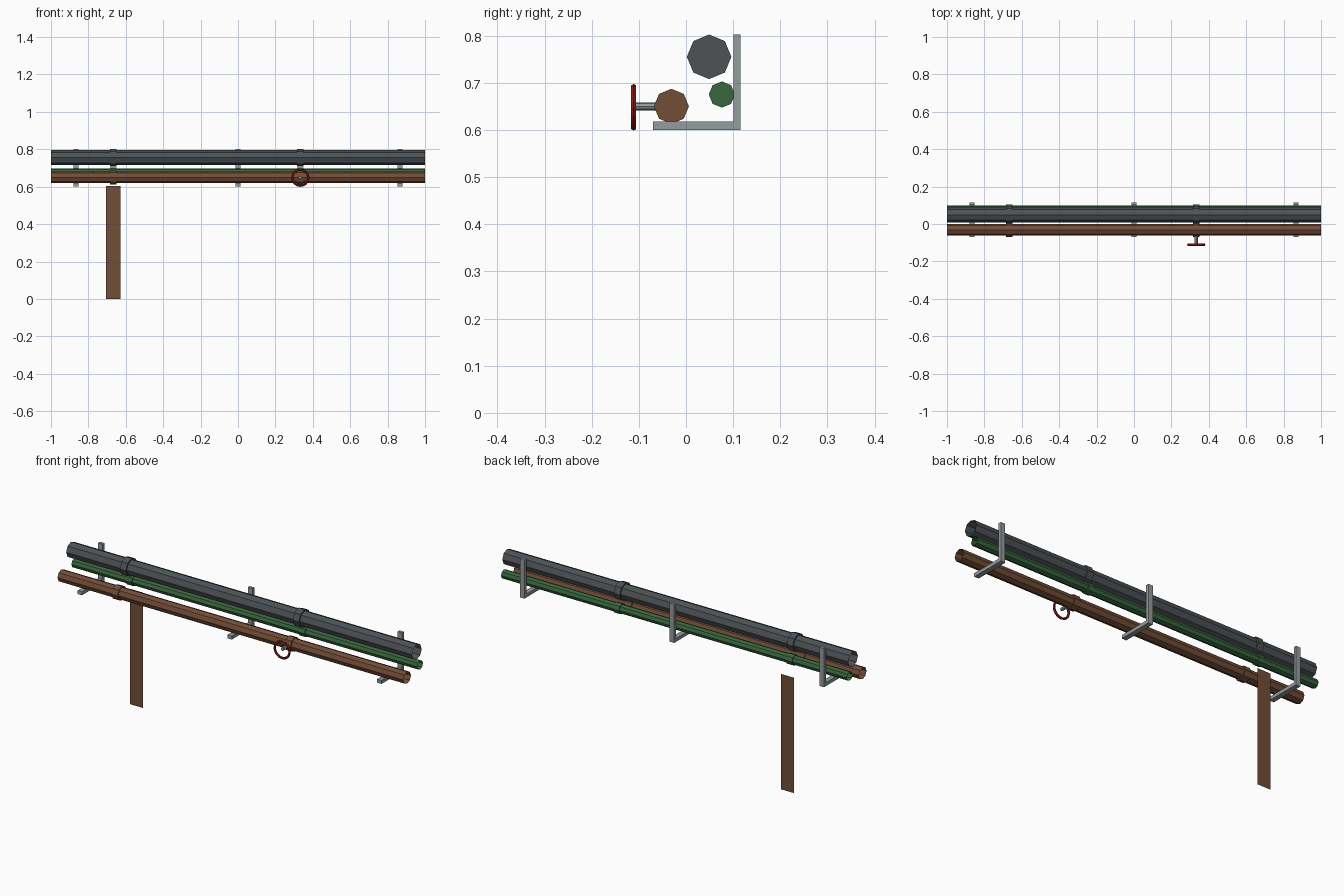
import bpy, bmesh, math
from mathutils import Matrix, Vector

if "Cube" in bpy.data.objects:
    bpy.data.objects.remove(bpy.data.objects["Cube"])


def material(name, rgb):
    m = bpy.data.materials.new(name)
    m.diffuse_color = (*rgb, 1)
    m.use_nodes = True
    m.node_tree.nodes["Principled BSDF"].inputs["Base Color"].default_value = m.diffuse_color
    return m


DARK = material("dark grey", (0.075, 0.085, 0.092))
RUST = material("rust brown", (0.17, 0.074, 0.038))
GREEN = material("green", (0.040, 0.133, 0.048))
STEEL = material("steel grey", (0.30, 0.325, 0.34))
RED = material("valve red", (0.24, 0.013, 0.009))


def add(name, bm, mat):
    me = bpy.data.meshes.new(name)
    bm.to_mesh(me)
    bm.free()
    me.materials.append(mat)
    ob = bpy.data.objects.new(name, me)
    bpy.context.collection.objects.link(ob)
    return ob


def tube(name, centre, r, length, axis, mat, capped, sides=8):
    bm = bmesh.new()
    turn = Matrix.Rotation(math.pi / 2, 4, 'Y' if axis == 'X' else 'X')
    bmesh.ops.create_cone(bm, cap_ends=capped, segments=sides, radius1=r, radius2=r,
                          depth=length, matrix=Matrix.Translation(centre) @ turn)
    add(name, bm, mat)


def box(name, lo, hi, mat):
    lo, hi = Vector(lo), Vector(hi)
    bm = bmesh.new()
    bmesh.ops.create_cube(bm, size=1, matrix=Matrix.Translation((lo + hi) / 2)
                          @ Matrix.Diagonal((*(hi - lo), 1)))
    add(name, bm, mat)


JOINTS = (-0.667, 0.333)

# Open-ended pipes with solid coupling collars
for name, y, z, r, mat in (("large_pipe", 0.049, 0.755, 0.040, DARK),
                           ("rusty_pipe", -0.031, 0.650, 0.0315, RUST),
                           ("small_pipe", 0.076, 0.675, 0.0235, GREEN)):
    tube(name, (0, y, z), r, 2.0, 'X', mat, False)
    for x in JOINTS:
        tube(name + "_coupling", (x, y, z), r * 1.18, 0.035, 'X', mat, True)

# L-shaped wall brackets
for x in (-0.866, 0, 0.866):
    box("bracket_upright", (x - 0.013, 0.101, 0.60), (x + 0.013, 0.116, 0.802), STEEL)
    box("bracket_arm", (x - 0.013, -0.07, 0.60), (x + 0.013, 0.116, 0.618), STEEL)

# Valve stem and hand wheel
tube("valve_stem", (JOINTS[1], -0.078, 0.65), 0.0085, 0.064, 'Y', STEEL, True)
bpy.ops.mesh.primitive_torus_add(location=(JOINTS[1], -0.111, 0.648),
                                 rotation=(math.pi / 2, 0, 0), major_segments=16,
                                 minor_segments=6, major_radius=0.043, minor_radius=0.0063)
wheel = bpy.context.object
wheel.name = "valve_wheel"
wheel.data.materials.append(RED)

# Thin rust streak running down the wall
bm = bmesh.new()
x, w = JOINTS[0], 0.0375
bm.faces.new([bm.verts.new((px, 0.115, pz)) for px, pz in
              ((x - w, 0), (x + w, 0), (x + w, 0.603), (x - w, 0.603))])
add("rust_streak", bm, RUST)
